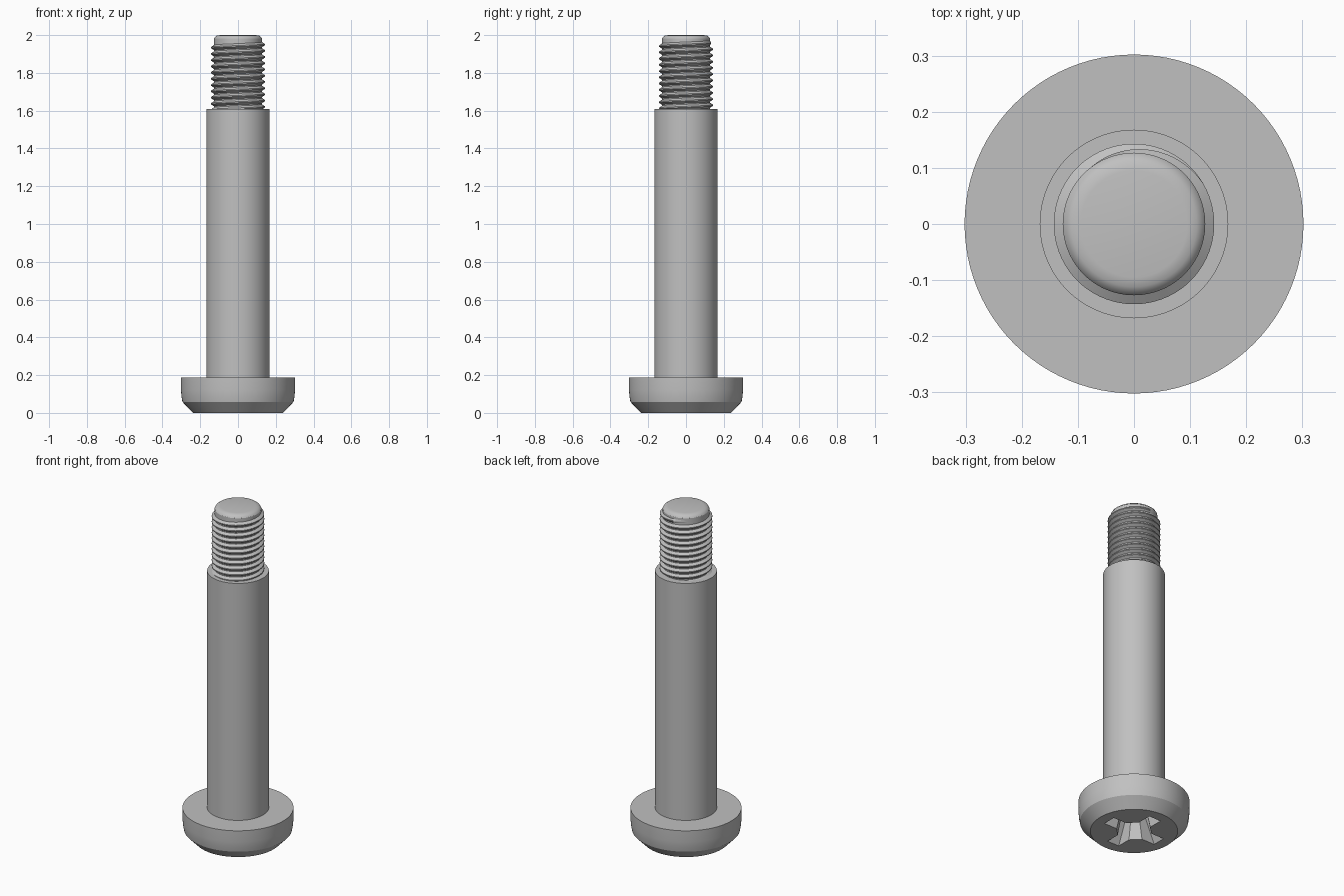
import bpy, bmesh, math

cube = bpy.data.objects.get("Cube")
if cube:
    bpy.data.objects.remove(cube, do_unlink=True)

steel = bpy.data.materials.new("grey steel")
steel.use_nodes = True
COLOUR = (0.53, 0.53, 0.53, 1)
steel.diffuse_color = COLOUR
steel.node_tree.nodes["Principled BSDF"].inputs["Base Color"].default_value = COLOUR


def add_object(name, bm):
    bmesh.ops.recalc_face_normals(bm, faces=bm.faces[:])
    mesh = bpy.data.meshes.new(name)
    bm.to_mesh(mesh)
    bm.free()
    mesh.materials.append(steel)
    obj = bpy.data.objects.new(name, mesh)
    bpy.context.collection.objects.link(obj)
    return obj


def loft(name, rings, closed=True):
    """Skin a list of point rings and cap both ends."""
    bm = bmesh.new()
    rows = [[bm.verts.new(p) for p in ring] for ring in rings]
    n = len(rows[0])
    for a, b in zip(rows, rows[1:]):
        for i in range(n):
            j = (i + 1) % n
            bm.faces.new((a[i], a[j], b[j], b[i]))
    bm.faces.new(rows[0][::-1])
    bm.faces.new(rows[-1])
    return add_object(name, bm)


def turned(name, profile, sides=96):
    """Revolve (radius, height) points around z."""
    turn = 2 * math.pi / sides
    return loft(name, [[(r * math.cos(i * turn), r * math.sin(i * turn), z)
                        for i in range(sides)] for r, z in profile])


def smooth(obj, angle=30):
    bpy.ops.object.select_all(action="DESELECT")
    obj.select_set(True)
    bpy.context.view_layer.objects.active = obj
    bpy.ops.object.shade_smooth_by_angle(angle=math.radians(angle))


# Turned parts
head = turned("head", [(0.238, 0), (0.294, 0.058), (0.299, 0.085),
                       (0.302, 0.12), (0.302, 0.187)])
shank = turned("shank", [(0.168, 0.175), (0.168, 1.61)])
core = turned("threaded_core", [(0.127, 1.6), (0.127, 1.982), (0.122, 1.99),
                                (0.112, 1.997), (0.095, 2.0)])


# Tapered cross recess in the underside of the head
def cross(z, reach, half, fillet):
    ring = []
    for k in range(4):
        c, s = round(math.cos(k * math.pi / 2)), round(math.sin(k * math.pi / 2))
        for x, y in ((reach, -half), (reach, half),
                     (half + fillet, half), (half, half + fillet)):
            ring.append((x * c - y * s, x * s + y * c, z))
    return ring


cutter = loft("recess_cutter", [cross(-0.02, 0.187, 0.041, 0.053),
                                cross(0.14, 0.105, 0.031, 0.03)])
cutter.hide_render = True
cut = head.modifiers.new("recess", "BOOLEAN")
cut.operation = "DIFFERENCE"
cut.solver = "EXACT"
cut.object = cutter
bpy.context.view_layer.objects.active = head
bpy.ops.object.modifier_apply(modifier=cut.name)
bpy.data.objects.remove(cutter, do_unlink=True)

# Right-handed helical thread that fades out at the top
PITCH, STEPS, TURNS = 0.033, 72, 11
total = STEPS * TURNS
end_angle = math.radians(130)
rings = []
for i in range(total + 1):
    back = (total - i) * 2 * math.pi / STEPS
    a = end_angle - back
    z = 1.962 - PITCH * back / (2 * math.pi)
    fade = min(1, back / math.radians(100))
    crest = 0.1265 + 0.0165 * fade
    rings.append([(r * math.cos(a), r * math.sin(a), z + dz) for r, dz in
                  ((0.124, -0.0155), (crest, -0.003),
                   (crest, 0.003), (0.124, 0.0155))])
thread = loft("thread", rings)

for part in (head, shank, core, thread):
    smooth(part)
